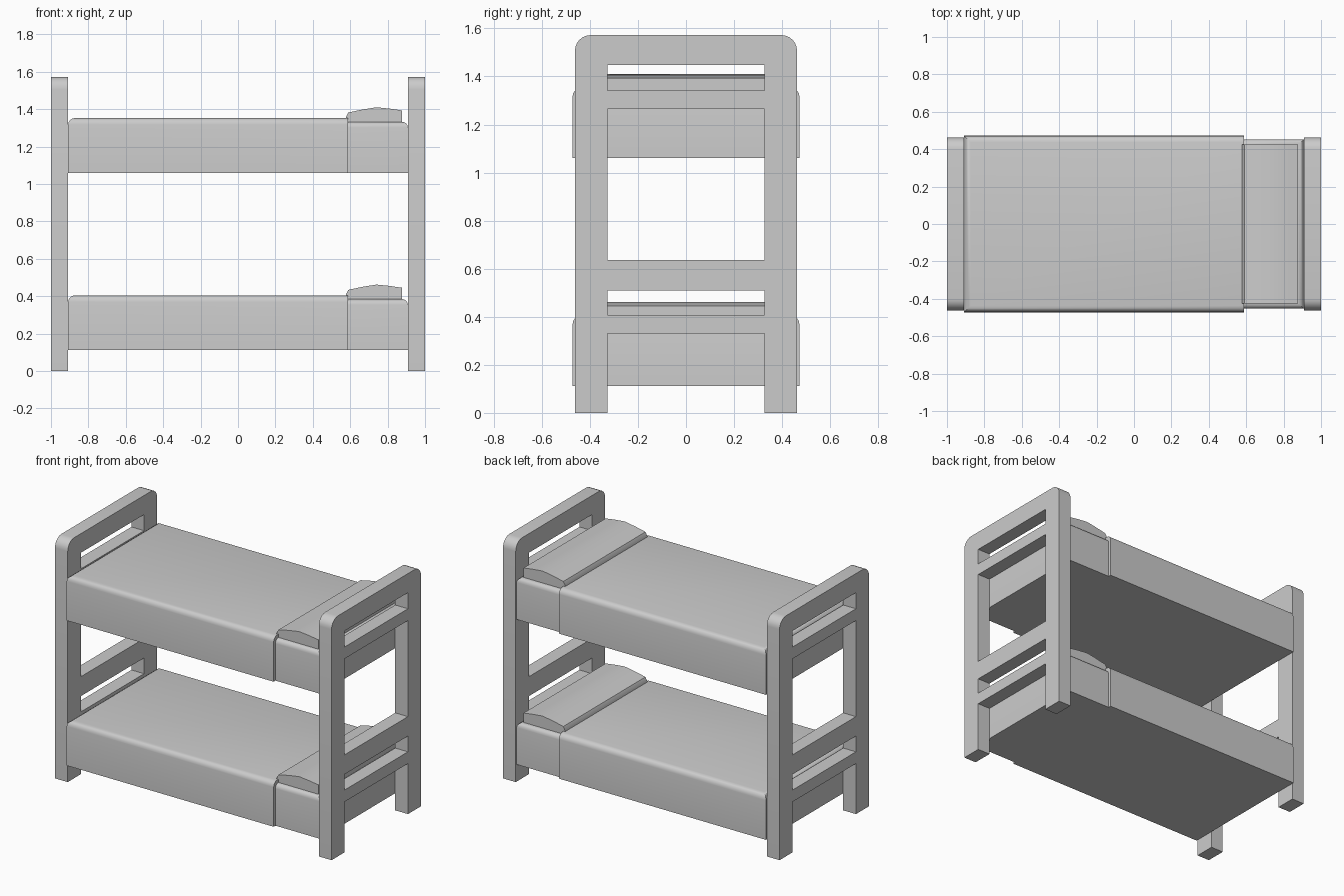
import bpy, bmesh, math

if "Cube" in bpy.data.objects:
    bpy.data.objects.remove(bpy.data.objects["Cube"])


def finish(name, bm, smooth=False):
    bmesh.ops.recalc_face_normals(bm, faces=bm.faces)
    me = bpy.data.meshes.new(name)
    bm.to_mesh(me)
    bm.free()
    ob = bpy.data.objects.new(name, me)
    bpy.context.collection.objects.link(ob)
    if smooth:
        bpy.ops.object.select_all(action='DESELECT')
        ob.select_set(True)
        bpy.context.view_layer.objects.active = ob
        bpy.ops.object.shade_smooth_by_angle(angle=math.radians(35))
    return ob


def prism(name, pts, place, lo, hi, smooth=False):
    """Extrude a 2D profile; place(u, v, w) maps it into 3D."""
    bm = bmesh.new()
    a = [bm.verts.new(place(u, v, lo)) for u, v in pts]
    b = [bm.verts.new(place(u, v, hi)) for u, v in pts]
    bm.faces.new(a)
    bm.faces.new(b[::-1])
    n = len(pts)
    for i in range(n):
        j = (i + 1) % n
        bm.faces.new((a[i], a[j], b[j], b[i]))
    return finish(name, bm, smooth)


def soft_slab(name, x0, x1, half, z0, z1, r, sharp_x):
    """Box with rounded top edges, except the one lying at x = sharp_x."""
    bm = bmesh.new()
    bmesh.ops.create_cube(bm, size=1)
    for v in bm.verts:
        v.co = (x1 if v.co.x > 0 else x0,
                half if v.co.y > 0 else -half,
                z1 if v.co.z > 0 else z0)
    edges = [e for e in bm.edges
             if all(abs(v.co.z - z1) < 1e-5 for v in e.verts)
             and not all(abs(v.co.x - sharp_x) < 1e-5 for v in e.verts)]
    bmesh.ops.bevel(bm, geom=edges, offset=r, offset_type='OFFSET',
                    segments=4, profile=0.5, affect='EDGES')
    return finish(name, bm, True)


along_x = lambda u, v, w: (w, u, v)
along_y = lambda u, v, w: (u, w, v)

# End frames: legs and top bar as one rounded arch
W, H, R, IN, SLOT = 0.462, 1.572, 0.065, 0.327, 1.447
arc = [(W - R + R * math.cos(math.radians(t)), H - R + R * math.sin(math.radians(t)))
       for t in range(0, 91, 15)]
right = [(IN, 0), (W, 0)] + arc
left = [(-y, z) for y, z in reversed(right)]
arch = right + left + [(-IN, SLOT), (IN, SLOT)]

for side, x0, x1 in (("foot", -1.0, -0.908), ("head", 0.908, 1.0)):
    prism(side + "_frame", arch, along_x, x0, x1, True)
    # Cross rails
    for i, (z0, z1) in enumerate(((0.33, 0.407), (0.51, 0.637), (1.265, 1.342))):
        prism(f"{side}_rail_{i + 1}", [(-IN, z0), (IN, z0), (IN, z1), (-IN, z1)],
              along_x, x0, x1)

# Pillow side profile, heights relative to the bunk's underside
pillow = [(0.577, 0.27), (0.577, 0.298), (0.59, 0.322), (0.665, 0.338),
          (0.74, 0.350), (0.81, 0.343), (0.878, 0.333), (0.878, 0.27)]

# Two bunks
for level, z in (("lower", 0.112), ("upper", 1.06)):
    soft_slab(level + "_blanket", -0.908, 0.588, 0.472, z, z + 0.292, 0.035, 0.588)
    soft_slab(level + "_mattress", 0.588, 0.908, 0.453, z, z + 0.272, 0.03, 0.588)
    prism(level + "_pillow", [(x, z + h) for x, h in pillow], along_y, -0.424, 0.424, True)
